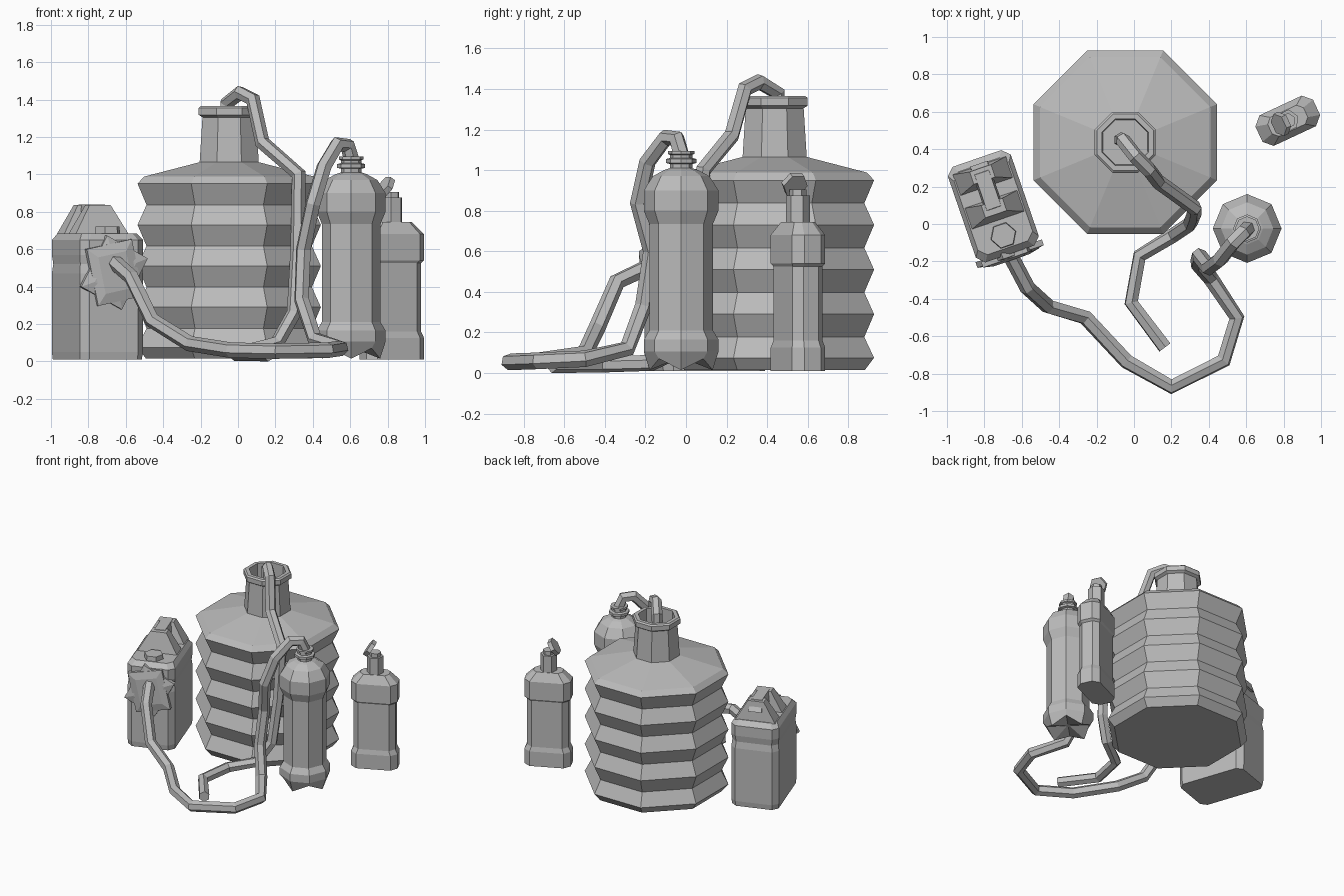
import bpy, bmesh
from math import sin, cos, pi, radians
from mathutils import Matrix, Vector

if "Cube" in bpy.data.objects:
    bpy.data.objects.remove(bpy.data.objects["Cube"], do_unlink=True)

grey = bpy.data.materials.new("plain grey")
grey.use_nodes = True
COLOUR = (0.5, 0.5, 0.5, 1)
grey.diffuse_color = COLOUR
grey.node_tree.nodes["Principled BSDF"].inputs["Base Color"].default_value = COLOUR


def add_mesh(name, bm, matrix):
    bmesh.ops.recalc_face_normals(bm, faces=bm.faces)
    mesh = bpy.data.meshes.new(name)
    bm.to_mesh(mesh)
    bm.free()
    mesh.materials.append(grey)
    obj = bpy.data.objects.new(name, mesh)
    obj.matrix_world = matrix
    bpy.context.collection.objects.link(obj)
    return obj


def loft(name, rings, matrix, cap_start=True):
    """Skin a stack of equal-length point rings."""
    bm = bmesh.new()
    loops = [[bm.verts.new(p) for p in ring] for ring in rings]
    n = len(loops[0])
    for a, b in zip(loops, loops[1:]):
        for i in range(n):
            j = (i + 1) % n
            bm.faces.new((a[i], a[j], b[j], b[i]))
    if cap_start:
        bm.faces.new(loops[0][::-1])
    bm.faces.new(loops[-1])
    return add_mesh(name, bm, matrix)


def ngon(r, z, n=8, phase=0.0):
    return [(r * cos(phase + i * 2 * pi / n), r * sin(phase + i * 2 * pi / n), z)
            for i in range(n)]


def rect(hx, hy, z, chamfer=0.0, cy=0.0):
    """Rectangle, optionally with cut corners."""
    c = chamfer
    if not c:
        return [(-hx, cy - hy, z), (hx, cy - hy, z), (hx, cy + hy, z), (-hx, cy + hy, z)]
    quarter = [(hx, hy - c), (hx - c, hy)]
    half = quarter + [(-x, y) for x, y in quarter[::-1]]
    return [(x, y + cy, z) for x, y in half + [(-x, -y) for x, y in half]]


def place(x, y, z=0.0, turn=0.0):
    return Matrix.Translation((x, y, z)) @ Matrix.Rotation(radians(turn), 4, 'Z')


def hose(name, points, radius):
    curve = bpy.data.curves.new(name, 'CURVE')
    curve.dimensions = '3D'
    curve.bevel_depth = radius
    curve.bevel_resolution = 1
    curve.use_fill_caps = True
    spline = curve.splines.new('POLY')
    spline.points.add(len(points) - 1)
    for target, p in zip(spline.points, points):
        target.co = (*p, 1)
    temp = bpy.data.objects.new(name, curve)
    mesh = bpy.data.meshes.new_from_object(temp)
    bpy.data.objects.remove(temp)
    bm = bmesh.new()
    bm.from_mesh(mesh)
    for face in bm.faces:
        face.smooth = False
    bpy.data.meshes.remove(mesh)
    obj = add_mesh(name, bm, Matrix())
    return obj


# Large ribbed jug: pleated wall, shoulder, open neck with a rim
OUT, IN = 0.49, 0.442
profile = [(0.445, 0.015), (OUT, 0.075)]
for k in range(4):
    profile += [(IN, 0.177 + k * 0.22), (OUT, 0.29 + k * 0.22)]
profile += [(0.455, 0.988), (0.158, 1.065), (0.143, 1.305), (0.163, 1.318),
            (0.163, 1.355), (0.152, 1.365), (0.125, 1.365), (0.12, 1.1)]
loft("ribbed_jug", [ngon(a / cos(pi / 8), z, 8, pi / 8) for a, z in profile],
     place(-0.047, 0.437))

# Drink bottle with a lobed foot
foot = [(x, y, z + 0.055 * (i % 2)) for i, (x, y, z) in enumerate(ngon(0.155, 0.015))]
profile = [(0.184, 0.105), (0.184, 0.165), (0.157, 0.21), (0.157, 0.735), (0.184, 0.80),
           (0.184, 0.90), (0.14, 0.97), (0.085, 1.0), (0.055, 1.01), (0.055, 1.03),
           (0.075, 1.035), (0.075, 1.055), (0.055, 1.06), (0.055, 1.075),
           (0.065, 1.08), (0.065, 1.095)]
loft("drink_bottle", [ngon(0.02, 0.07), foot] + [ngon(r, z) for r, z in profile],
     place(0.605, -0.024))

# Spray bottle: body with recessed label band, neck, cap and tilted head
spray = place(0.822, 0.552, 0, 25)
body = [(1, 0.01), (1, 0.125), (0.9, 0.16), (0.9, 0.525), (1, 0.54), (1, 0.68), (0.62, 0.745)]
loft("spray_body", [rect(0.17 * s, 0.09 * s, z, 0.045 * s) for s, z in body], spray)
loft("spray_neck", [ngon(0.06, 0.74, 6), ngon(0.06, 0.875, 6)], spray)
loft("spray_cap", [ngon(0.042, 0.87, 6), ngon(0.042, 0.905, 6)], spray)
tilt = spray @ Matrix.Translation((-0.04, 0, 0.93)) @ Matrix.Rotation(radians(-56), 4, 'Y')
loft("spray_head", [ngon(0.065, -0.016, 6, pi / 6), ngon(0.065, 0.016, 6, pi / 6)], tilt)

# Fuel can: chamfered body, carrying handle on two humps, filler cap
can = place(-0.752, 0.095, 0, 19)
body = [(0.98, 0.01), (1, 0.05), (1, 0.47), (0.97, 0.52), (1, 0.57), (1, 0.65), (0.87, 0.685)]
loft("can_body", [rect(0.178 * s, 0.27 * s, z, 0.04) for s, z in body], can)
loft("can_handle", [rect(0.05, 0.15, 0.76, 0, 0.09), rect(0.04, 0.1, 0.838, 0, 0.09)], can)
for label, y in (("front", -0.02), ("back", 0.17)):
    loft("can_" + label + "_hump",
         [rect(0.15, 0.06, 0.68, 0, y), rect(0.06, 0.035, 0.835, 0, y + 0.01)], can)
loft("can_filler_cap", [ngon(0.072, 0.68, 6), ngon(0.068, 0.72, 6)],
     can @ Matrix.Translation((0, -0.165, 0)))

# Crossed patches holding the hose to the front of the can
for i, angle in enumerate((28, -12)):
    patch = (can @ Matrix.Translation((0, -0.272 - 0.008 * i, 0.475))
             @ Matrix.Rotation(radians(angle), 4, 'Y') @ Matrix.Rotation(pi / 2, 4, 'X'))
    loft("can_patch_%d" % (i + 1),
         [rect(0.13, 0.155, -0.02), rect(0.13, 0.155, 0.012), rect(0.08, 0.1, 0.025)], patch)

# Hose from the can, along the ground and up into the drink bottle
hose("can_hose", [(-0.66, -0.17, 0.53), (-0.57, -0.34, 0.45), (-0.46, -0.44, 0.22),
                  (-0.26, -0.50, 0.095), (-0.04, -0.735, 0.06), (0.2, -0.87, 0.055),
                  (0.48, -0.73, 0.06), (0.55, -0.50, 0.07), (0.41, -0.29, 0.12),
                  (0.34, -0.21, 0.33), (0.35, -0.17, 0.6), (0.40, -0.235, 0.84),
                  (0.46, -0.19, 1.04), (0.53, -0.10, 1.16), (0.585, -0.045, 1.155),
                  (0.61, -0.022, 1.07)], 0.042)

# Hose from the jug neck down to a loose end on the ground
hose("jug_hose", [(-0.07, 0.45, 1.15), (-0.06, 0.45, 1.38), (0.01, 0.36, 1.435),
                  (0.08, 0.29, 1.40), (0.13, 0.225, 1.17), (0.325, 0.085, 1.0),
                  (0.32, 0.05, 0.6), (0.30, 0.0, 0.26), (0.21, -0.06, 0.1),
                  (0.03, -0.17, 0.05), (-0.015, -0.42, 0.042), (0.165, -0.66, 0.04)], 0.04)
